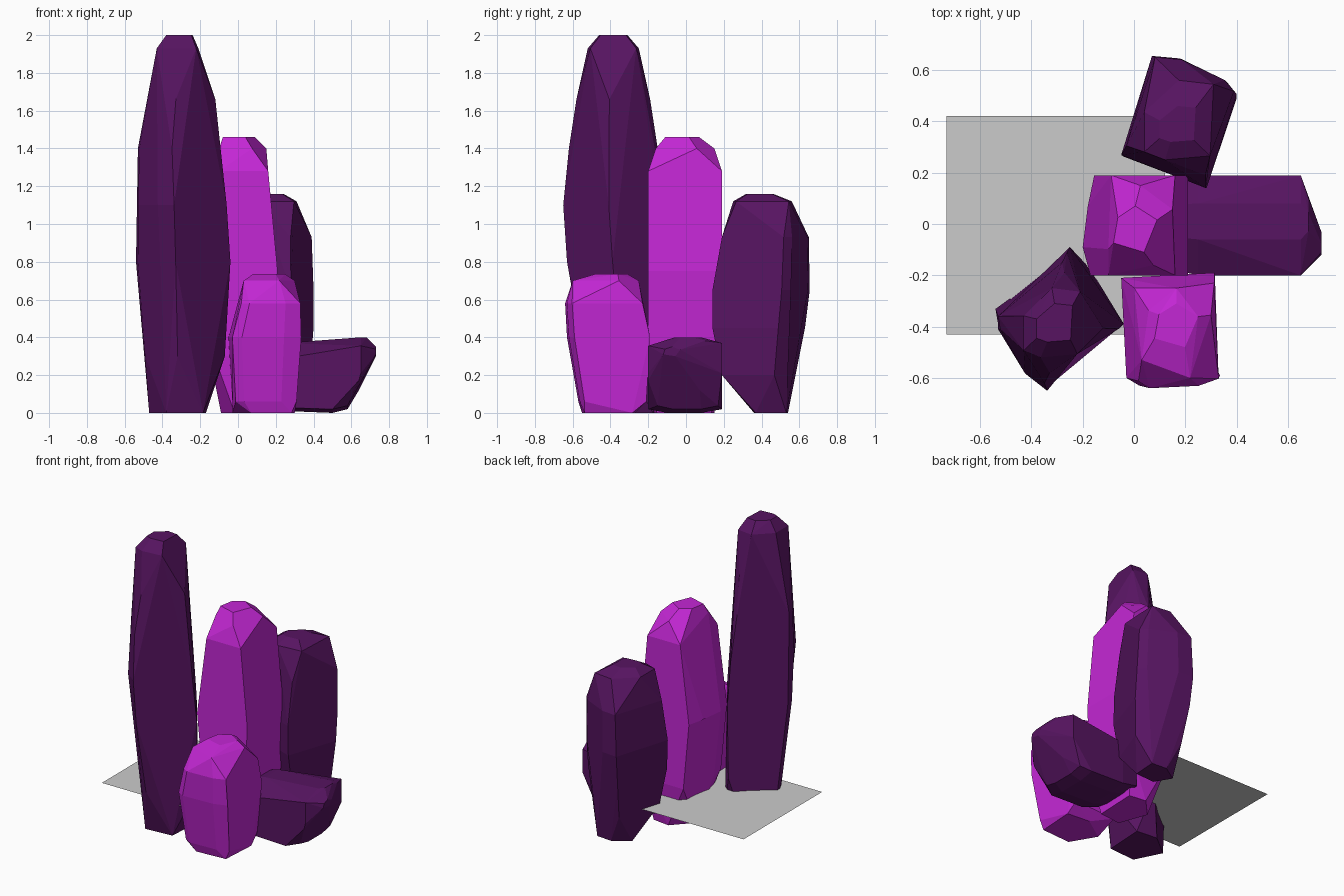
import bpy, bmesh, math

if "Cube" in bpy.data.objects:
    bpy.data.objects.remove(bpy.data.objects["Cube"])


def material(name, color):
    m = bpy.data.materials.new(name)
    m.diffuse_color = (*color, 1)
    m.use_nodes = True
    m.node_tree.nodes["Principled BSDF"].inputs["Base Color"].default_value = m.diffuse_color
    return m


magenta = material("magenta_crystal", (0.55, 0.02, 0.66))
purple = material("purple_crystal", (0.095, 0.007, 0.12))
DIAMOND = [(0, .2), (.1, .75), (.5, 1), (1, .7), (.7, 0)]
SQUARE = [(0, .1), (0, .6), (.5, 1), (1, .95), (.95, .05), (.3, 0)]
BASE = SQUARE[1:]


def normalise(points):
    """Scale an outline into the unit square."""
    us, vs = zip(*points)
    return [((u - min(us)) / (max(us) - min(us)),
             (v - min(vs)) / (max(vs) - min(vs))) for u, v in points]


def crystal(name, mat, outline, rings, cap=DIAMOND, lying=False):
    """Hull of rings (height, min u, max u, min v, max v); cap shape on the last two."""
    body = normalise(outline)
    bm = bmesh.new()
    for i, (h, u0, u1, v0, v1) in enumerate(rings):
        shape = cap if i >= len(rings) - 2 else body
        if i == 0 and not lying:
            shape = BASE
        for u, v in shape:
            a, b = u0 + u * (u1 - u0), v0 + v * (v1 - v0)
            bm.verts.new((h, a, b) if lying else (a, b, h))
    bmesh.ops.convex_hull(bm, input=bm.verts)
    bmesh.ops.delete(bm, geom=[v for v in bm.verts if not v.link_faces], context='VERTS')
    bmesh.ops.dissolve_limit(bm, angle_limit=math.radians(5),
                             verts=bm.verts, edges=bm.edges)
    bmesh.ops.recalc_face_normals(bm, faces=bm.faces)
    mesh = bpy.data.meshes.new(name)
    bm.to_mesh(mesh)
    bm.free()
    mesh.materials.append(mat)
    bpy.context.collection.objects.link(bpy.data.objects.new(name, mesh))


# Upright crystals
crystal("middle_crystal", magenta,
        [(-.155, .19), (.21, .19), (.21, -.2), (-.17, -.2), (-.2, -.09), (-.18, .07)],
        [(0, -.09, .15, -.17, .15), (.3, -.15, .19, -.2, .19), (.75, -.2, .21, -.2, .19),
         (1.28, -.12, .16, -.2, .19), (1.40, -.1, .15, -.16, .15),
         (1.46, -.08, .09, -.11, .07)])
crystal("tall_crystal", purple,
        [(-.54, -.34), (-.25, -.09), (-.04, -.40), (-.33, -.65), (-.42, -.58), (-.53, -.4)],
        [(0, -.47, -.17, -.46, -.16), (.3, -.50, -.07, -.54, -.1),
         (.8, -.54, -.04, -.63, -.09), (1.1, -.54, -.06, -.65, -.11),
         (1.4, -.53, -.1, -.62, -.15), (1.66, -.48, -.12, -.58, -.19),
         (1.93, -.43, -.21, -.52, -.25), (2, -.38, -.24, -.46, -.31)], cap=SQUARE)
crystal("back_crystal", purple,
        [(.07, .66), (.18, .65), (.36, .56), (.40, .51), (.28, .14), (.18, .18), (-.05, .27)],
        [(0, .08, .3, .36, .54), (.2, 0, .38, .19, .58), (.45, -.04, .4, .14, .63),
         (.65, -.05, .4, .14, .655), (.93, -.03, .39, .19, .65), (1.12, .04, .31, .25, .56),
         (1.16, .1, .24, .32, .46)], cap=SQUARE)
crystal("front_crystal", magenta,
        [(-.05, -.22), (.1, -.21), (.31, -.2), (.33, -.6), (.24, -.63), (.02, -.64), (-.03, -.61)],
        [(0, -.03, .3, -.55, -.27), (.06, -.03, .31, -.57, -.21),
         (.4, -.05, .335, -.63, -.19), (.58, 0, .33, -.64, -.23),
         (.7, .03, .3, -.6, -.25), (.735, .08, .25, -.48, -.31)])

# Short crystal lying along x
crystal("lying_crystal", purple,
        [(-.2, .02), (-.2, .31), (-.06, .4), (.08, .4), (.19, .34), (.19, .02), (.08, 0), (-.1, 0)],
        [(.12, -.17, .17, .05, .33), (.25, -.2, .19, .01, .37), (.5, -.2, .19, 0, .39),
         (.58, -.15, .17, .02, .38), (.65, -.2, .19, .2, .4), (.68, -.1, .1, .28, .4),
         (.64, -.2, .19, .12, .38), (.73, -.12, -.03, .3, .35)],
        lying=True)

# Flat grey plate passing through the cluster
bm = bmesh.new()
bm.faces.new([bm.verts.new(p) for p in
              [(-.73, -.43, .21), (.12, -.43, .21), (.12, .42, .21), (-.73, .42, .21)]])
mesh = bpy.data.meshes.new("ground_plate")
bm.to_mesh(mesh)
bm.free()
bpy.context.collection.objects.link(bpy.data.objects.new("ground_plate", mesh))
